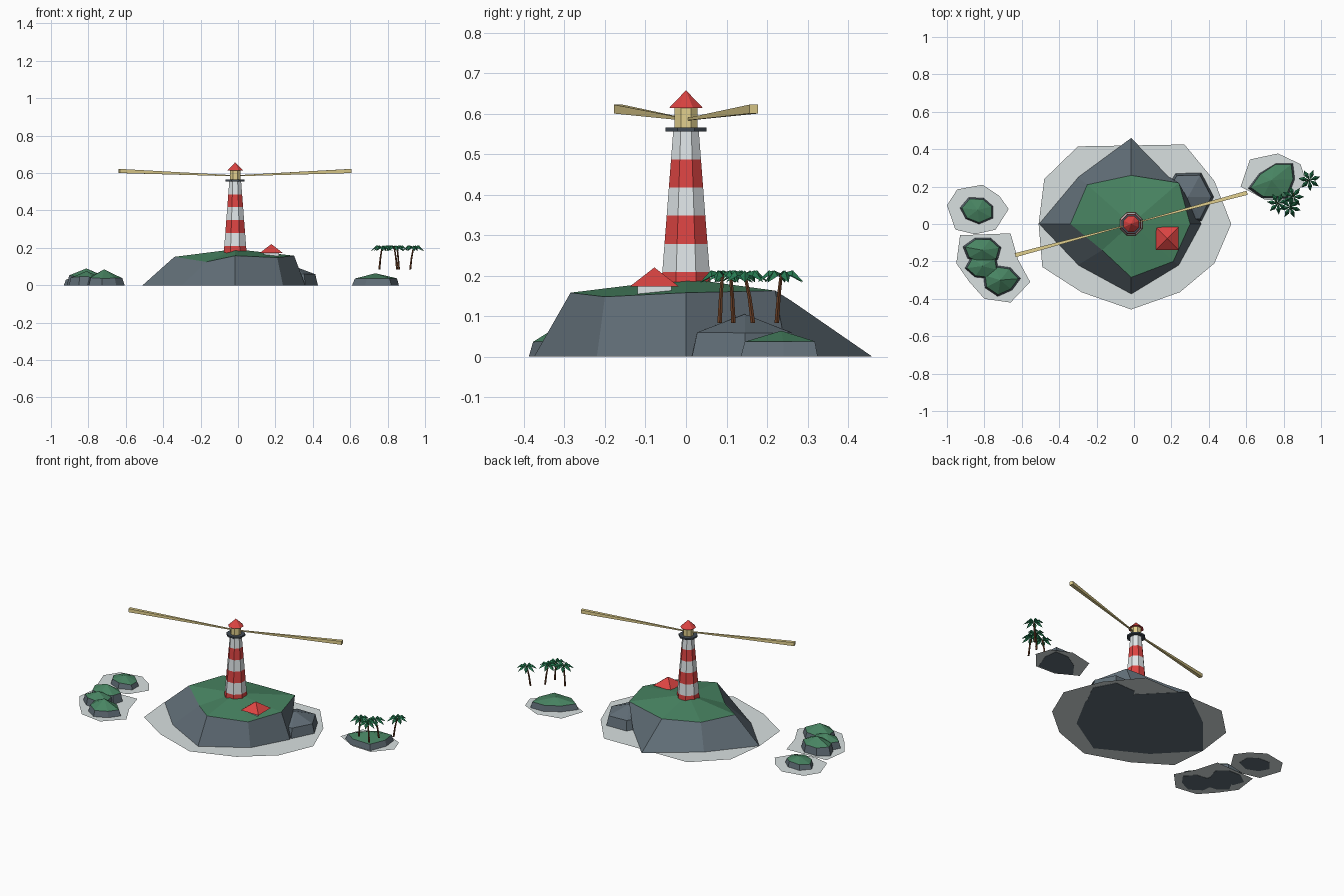
import bpy, bmesh, math, random
from mathutils import Vector

if "Cube" in bpy.data.objects:
    bpy.data.objects.remove(bpy.data.objects["Cube"])

random.seed(4)


def mat(name, r, g, b):
    m = bpy.data.materials.new(name)
    lin = lambda c: ((c / 255 + 0.055) / 1.055) ** 2.4
    m.diffuse_color = (lin(r), lin(g), lin(b), 1)
    m.use_nodes = True
    m.node_tree.nodes["Principled BSDF"].inputs["Base Color"].default_value = m.diffuse_color
    return m


ROCK = mat("slate_rock", 97, 110, 119)
GRASS = mat("grass_green", 72, 132, 98)
FOAM = mat("foam_grey", 216, 224, 224)
RED = mat("signal_red", 220, 68, 66)
WHITE = mat("wall_white", 224, 230, 232)
DARK = mat("dark_slate", 66, 75, 84)
LAMP = mat("lamp_yellow", 226, 208, 142)
TRUNK = mat("trunk_brown", 110, 66, 40)
PALM = mat("palm_green", 38, 122, 80)


def build(name, verts, faces, mats, ids=None, fix=True):
    me = bpy.data.meshes.new(name)
    me.from_pydata([tuple(v) for v in verts], [], faces)
    for m in mats:
        me.materials.append(m)
    if ids:
        for p, i in zip(me.polygons, ids):
            p.material_index = i
    if fix:
        bm = bmesh.new()
        bm.from_mesh(me)
        bmesh.ops.recalc_face_normals(bm, faces=bm.faces)
        bm.to_mesh(me)
        bm.free()
    ob = bpy.data.objects.new(name, me)
    bpy.context.collection.objects.link(ob)
    return ob


def loft(name, rings, mats, ids=None):
    """Skin a stack of equal rings with closed ends; ids = material per band."""
    n, k = len(rings[0]), len(rings)
    faces = [tuple(range(n)), tuple(range((k - 1) * n, k * n))]
    fid = [ids[0], ids[-1]] if ids else None
    for j in range(k - 1):
        for i in range(n):
            a, b = j * n + i, j * n + (i + 1) % n
            faces.append((a, b, b + n, a + n))
            if ids:
                fid.append(ids[j])
    return build(name, [v for r in rings for v in r], faces, mats, fid)


def ring(x, y, z, r, n, turn=0.0):
    return [(x + r * math.cos(turn + math.tau * i / n),
             y + r * math.sin(turn + math.tau * i / n), z) for i in range(n)]


def mound(name, base, top, apex, cap):
    """Rock wall from base ring to rim ring, then a faceted cap."""
    n = len(base)
    verts = [(x, y, 0) for x, y in base] + list(top) + [apex]
    faces, ids = [tuple(range(n))], [0]
    for i in range(n):
        j = (i + 1) % n
        faces += [(i, j, j + n, i + n), (i + n, j + n, 2 * n)]
        ids += [0, 1]
    return build(name, verts, faces, [ROCK, cap], ids)


def islet(name, x, y, rx, ry, rim, peak, n, turn=0.0, shrink=0.88, cap=GRASS, jit=0.1):
    base, top = [], []
    for i in range(n):
        a = turn + math.tau * i / n
        k = 1 + random.uniform(-jit, jit)
        c, s = rx * k * math.cos(a), ry * k * math.sin(a)
        base.append((x + c, y + s))
        top.append((x + c * shrink, y + s * shrink, rim + random.uniform(-.004, .004)))
    return mound(name, base, top, (x, y, peak), cap)


# main island and side boulder
mound("main_island",
      [(.36, 0), (.19, .25), (-.015, .46), (-.30, .25), (-.51, 0), (-.30, -.22),
       (-.015, -.375), (.24, -.22)],
      [(.30, 0, .158), (.24, .22, .163), (-.015, .26, .138), (-.25, .21, .16),
       (-.34, 0, .152), (-.17, -.14, .125), (-.015, -.285, .158), (.21, -.20, .148)],
      (-.015, 0, .193), GRASS)
islet("side_boulder", .29, .145, .14, .15, .062, .105, 6, 0, .9, ROCK, .04)

# small islets
islet("west_islet", -.835, .075, .092, .073, .032, .055, 7, .3)
islet("south_west_islet_a", -.81, -.14, .10, .072, .05, .09, 7, .2)
islet("south_west_islet_b", -.81, -.225, .09, .075, .045, .075, 7, .6)
islet("south_west_islet_c", -.715, -.30, .10, .082, .04, .085, 7, .1)
mound("east_islet",
      [(.86, .24), (.85, .325), (.76, .325), (.67, .27), (.61, .19), (.68, .14), (.82, .135)],
      [(.85, .24, .037), (.84, .318, .038), (.755, .318, .038), (.675, .265, .036),
       (.625, .195, .036), (.69, .148, .037), (.81, .145, .037)],
      (.735, .235, .064), GRASS)

# flat foam patches around the shores
FOAMS = {
    "main_foam": [(.52, 0), (.43, .23), (.27, .425), (-.30, .415), (-.48, .24), (-.51, 0),
                  (-.49, -.23), (-.28, -.365), (-.015, -.457), (.245, -.365), (.43, -.21)],
    "west_foam": [(-.67, .08), (-.72, .15), (-.81, .21), (-.945, .185), (-1, .10),
                  (-.955, -.03), (-.85, -.055), (-.74, -.03)],
    "south_west_foam": [(-.66, -.05), (-.62, -.19), (-.555, -.31), (-.66, -.42),
                        (-.80, -.40), (-.88, -.31), (-.95, -.21), (-.93, -.06)][::-1],
    "east_foam": [(.92, .23), (.89, .32), (.77, .377), (.62, .345), (.57, .20),
                  (.70, .13), (.83, .125)],
}
for name, pts in FOAMS.items():
    build(name, [(x, y, .002) for x, y in pts], [tuple(range(len(pts)))], [FOAM], fix=False)

# striped tower: six bands of equal height, red first
CX, CY, T8 = -.015, 0.0, math.pi / 8
rings = [ring(CX, CY, .14 + .0693 * i, .069 - .0058 * i, 8, T8) for i in range(7)]
loft("tower", rings, [RED, WHITE], [0, 1, 0, 1, 0, 1])
loft("gallery", [ring(CX, CY, z, .055, 8, T8) for z in (.556, .566)], [DARK])
loft("lamp_room", [ring(CX, CY, z, .031, 8, T8) for z in (.566, .616)], [LAMP])
loft("lamp_roof", [ring(CX, CY, .614, .045, 8, T8), ring(CX, CY, .657, .0005, 8, T8)], [RED])

# two widening light beams
for side, name in ((1, "beam_east"), (-1, "beam_west")):
    d = Vector((math.cos(.263), math.sin(.263), 0)) * side
    across = Vector((-d.y, d.x, 0))
    secs = []
    for dist, z, h in ((.02, .586, .003), (.642, .611, .011)):
        c = Vector((CX, CY, z)) + d * dist
        secs.append([c + across * (h * u) + Vector((0, 0, h * w))
                     for u, w in ((-1, -1), (1, -1), (1, 1), (-1, 1))])
    loft(name, secs, [LAMP])

# keeper's house
HX, HY, Q = .178, -.078, math.pi / 4
loft("house_walls", [ring(HX, HY, z, .042 * math.sqrt(2), 4, Q) for z in (.135, .176)], [WHITE])
loft("house_roof", [ring(HX, HY, .173, .061 * math.sqrt(2), 4, Q),
                    ring(HX, HY, .22, .0005, 4, Q)], [RED])

# palms: bent tapered trunk and seven drooping folded leaves
PALMS = [(.755, .117, .77, .11), (.85, .083, .835, .09), (.86, .165, .85, .145), (.92, .224, .938, .235)]
for p, (bx, by, tx, ty) in enumerate(PALMS, 1):
    mx, my = bx * .6 + tx * .4, by * .6 + ty * .4
    loft(f"palm_trunk_{p}", [ring(bx, by, .083, .006, 5), ring(mx, my, .145, .005, 5),
                             ring(tx, ty, .203, .004, 5)], [TRUNK])
    verts, faces = [], []
    for i in range(7):
        a = math.tau * i / 7 + p * .3
        d, s = Vector((math.cos(a), math.sin(a), 0)), Vector((-math.sin(a), math.cos(a), 0))
        c, k = Vector((tx, ty, 0)), len(verts)
        up = lambda z: Vector((0, 0, z))
        verts += [c + up(.205), c + d * .033 + s * .012 + up(.199), c + d * .031 + up(.213),
                  c + d * .033 - s * .012 + up(.199), c + d * .06 + up(.183)]
        faces += [(k, k + 2, k + 1), (k, k + 3, k + 2), (k + 1, k + 2, k + 4), (k + 2, k + 3, k + 4)]
    build(f"palm_crown_{p}", verts, faces, [PALM], fix=False)
